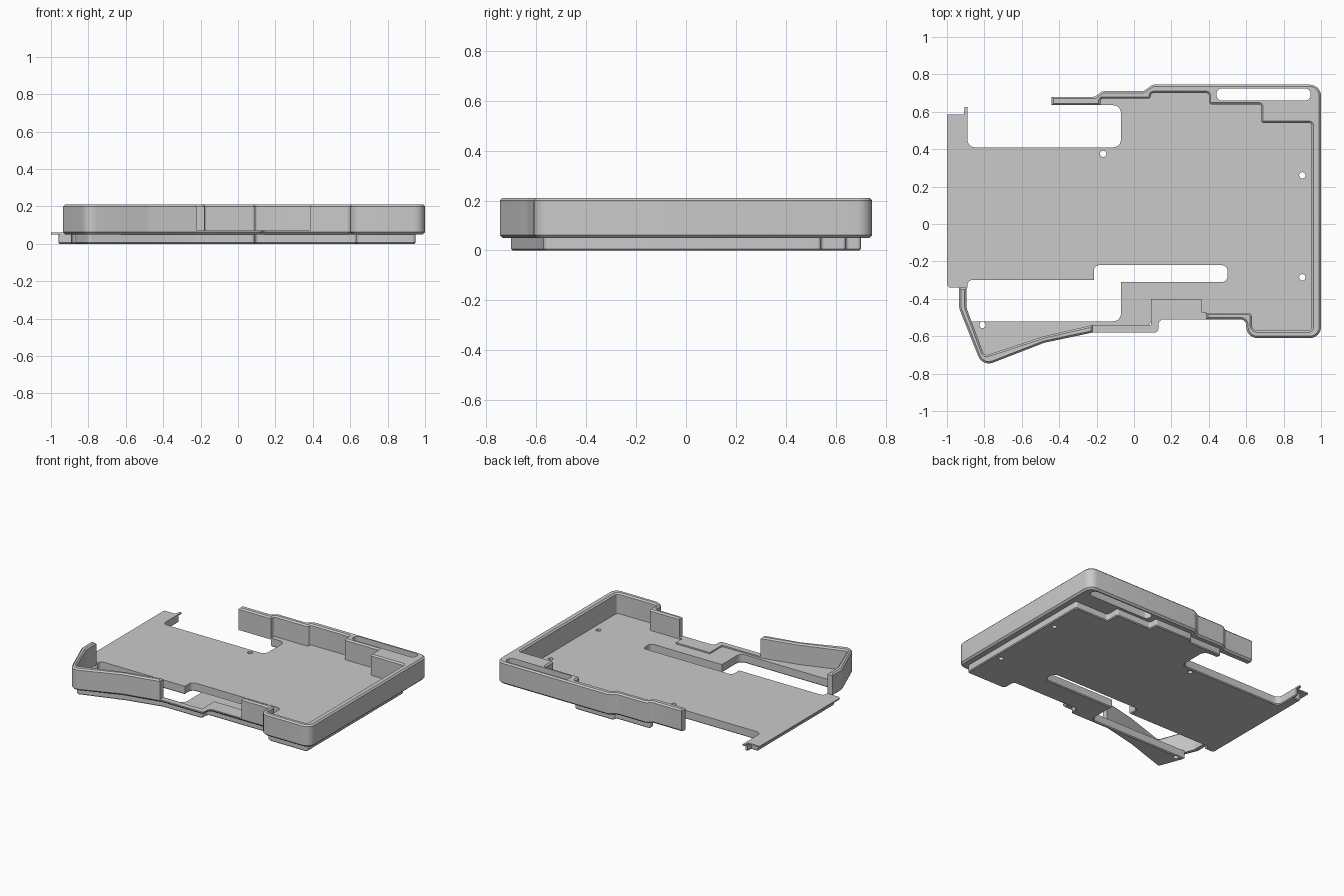
import bpy
import bmesh
from math import tan
from mathutils import Vector

old = bpy.data.objects.get("Cube")
if old:
    bpy.data.objects.remove(old, do_unlink=True)

GREY = bpy.data.materials.new("plain_grey")
GREY.use_nodes = True
colour = (0.59, 0.59, 0.59, 1)
GREY.diffuse_color = colour
GREY.node_tree.nodes["Principled BSDF"].inputs["Base Color"].default_value = colour

TOP, FLOOR, FLANGE, LEDGE = 0.21, 0.06, 0.05, 0.07
SMALL = 0.014


def rounded(points, closed=True, steps=6):
    """Replace each corner that has a radius (third value) by an arc."""
    result = []
    count = len(points)
    for i, point in enumerate(points):
        corner = Vector(point[:2])
        at_end = not closed and i in (0, count - 1)
        if len(point) < 3 or at_end:
            result.append(corner)
            continue
        radius = point[2]
        before = (Vector(points[i - 1][:2]) - corner).normalized()
        after = (Vector(points[(i + 1) % count][:2]) - corner).normalized()
        reach = radius / tan(before.angle(after) / 2)
        middle = (before + after).normalized()
        centre = corner + middle * (reach ** 2 + radius ** 2) ** 0.5
        start = corner + before * reach - centre
        finish = corner + after * reach - centre
        for k in range(steps + 1):
            # blend the two spokes, then bring them back to the radius
            spoke = start.normalized().slerp(finish.normalized(), k / steps)
            result.append(centre + spoke.normalized() * radius)
    return result


def prism(name, outline, low, high, top_chamfer=0, base_chamfer=0, base_count=None):
    """Extrude an outline; base_count limits the base chamfer to the first points."""
    bm = bmesh.new()
    base = [bm.verts.new((p.x, p.y, low)) for p in outline]
    lid = [bm.verts.new((p.x, p.y, high)) for p in outline]
    count = len(outline)
    bm.faces.new(base)
    bm.faces.new(lid)
    for i in range(count):
        j = (i + 1) % count
        bm.faces.new((base[i], base[j], lid[j], lid[i]))
    bmesh.ops.recalc_face_normals(bm, faces=bm.faces)

    def chamfer(ring, width):
        chosen = set(ring)
        edges = [e for e in bm.edges if chosen.issuperset(e.verts)]
        bmesh.ops.bevel(bm, geom=edges, offset=width, segments=1,
                        affect='EDGES', profile=0.5, clamp_overlap=False)

    if top_chamfer:
        chamfer(lid, top_chamfer)
    if base_chamfer:
        chamfer(base[:base_count], base_chamfer)
    mesh = bpy.data.meshes.new(name)
    bm.to_mesh(mesh)
    bm.free()
    mesh.materials.append(GREY)
    obj = bpy.data.objects.new(name, mesh)
    bpy.context.collection.objects.link(obj)
    return obj


def activate(obj):
    bpy.ops.object.select_all(action='DESELECT')
    obj.select_set(True)
    bpy.context.view_layer.objects.active = obj


def cut(obj, cutter):
    activate(obj)
    mod = obj.modifiers.new("opening", 'BOOLEAN')
    mod.operation = 'DIFFERENCE'
    mod.solver = 'EXACT'
    mod.object = cutter
    bpy.ops.object.modifier_apply(modifier=mod.name)


def wall(name, outer, inner, high=TOP, top_chamfer=0.01):
    """Wall standing on the flange, between an outer and an inner line."""
    outside = rounded(outer, closed=False)
    inside = rounded(inner, closed=False)
    return prism(name, outside + inside[::-1], FLANGE, high,
                 top_chamfer, 0.012, len(outside))


def floor_outline(left, back, front, tab):
    """Floor shape with its open bays; the left edge and tab can be set in."""
    bay = 0.04
    return rounded([
        (left, front, 0.02), (left, back), (-0.91, back), (-0.905, tab), (-0.89, tab),
        # rear bay
        (-0.89, 0.41, bay), (-0.07, 0.41, bay), (-0.07, 0.635, bay), (-0.18, 0.635),
        # stepped rear edge
        (-0.18, 0.67, SMALL), (0.09, 0.67, SMALL), (0.09, 0.7, SMALL),
        (0.4, 0.7, SMALL), (0.4, 0.64, SMALL), (0.68, 0.64, SMALL), (0.68, 0.54, SMALL),
        (0.95, 0.54, SMALL), (0.95, -0.57, 0.02), (0.63, -0.57, 0.03),
        (0.63, -0.475, 0.02), (0.09, -0.475, 0.02), (0.09, -0.54, 0.02),
        # slanted front corner
        (-0.22, -0.54), (-0.48, -0.6), (-0.8, -0.705, 0.02), (-0.87, -0.52),
        # front bay and the slot that opens from it
        (-0.07, -0.52, bay), (-0.07, -0.31), (0.5, -0.31, 0.03), (0.5, -0.22, 0.03),
        (-0.215, -0.22, 0.03), (-0.215, -0.3), (-0.89, -0.3, 0.025), (-0.89, front),
    ])


# Floor: a thin plate over a thicker slab that is set in at the left
plate = prism("floor_plate", floor_outline(-1, 0.585, -0.34, 0.625), FLANGE, FLOOR)
slab = prism("base_slab", floor_outline(-0.96, 0.55, -0.335, 0.59), 0, FLANGE,
             base_chamfer=0.006)

# Main wall: back, right-hand end and part of the front
main_wall = wall(
    "main_wall",
    [(-0.44, 0.68), (-0.21, 0.68, 0.03), (-0.17, 0.71, 0.03), (0.05, 0.71, 0.03),
     (0.1, 0.745, 0.03), (1, 0.745, 0.06), (1, -0.61, 0.06),
     (0.6, -0.61, 0.06), (0.6, -0.51, 0.03), (0.385, -0.51)],
    [(-0.44, 0.635), (-0.18, 0.635), (-0.18, 0.67, SMALL), (0.09, 0.67, SMALL),
     (0.09, 0.7, SMALL), (0.4, 0.7, SMALL), (0.4, 0.64, SMALL), (0.68, 0.64, SMALL),
     (0.68, 0.54, SMALL), (0.95, 0.54, SMALL), (0.95, -0.57, 0.02),
     (0.63, -0.57, 0.03), (0.63, -0.475, 0.02), (0.385, -0.475)])

# Angled wall around the front corner
corner_wall = wall(
    "corner_wall",
    [(-0.22, -0.58), (-0.48, -0.635, 0.2), (-0.81, -0.763, 0.06),
     (-0.935, -0.45, 0.06), (-0.935, -0.34)],
    [(-0.22, -0.54), (-0.48, -0.6), (-0.8, -0.705, 0.02),
     (-0.895, -0.45, 0.06), (-0.895, -0.34)])

# Low sill across the front opening, with its raised pad
sill = wall(
    "front_sill",
    [(0.385, -0.51), (0.13, -0.51, 0.03), (0.13, -0.58, 0.02), (-0.22, -0.58)],
    [(0.385, -0.47), (0.36, -0.47), (0.36, -0.4), (0.09, -0.4), (0.09, -0.54),
     (-0.22, -0.54)],
    LEDGE, 0)

# Long rounded slot through the back wall
slot = prism("slot_cutter", rounded([
    (0.44, 0.66, 0.03), (0.945, 0.66, 0.03), (0.945, 0.725, 0.03), (0.44, 0.725, 0.03)]),
    -0.1, 0.4)
cut(main_wall, slot)
bpy.data.objects.remove(slot, do_unlink=True)

# Screw holes
for x, y in [(0.9, 0.26), (0.9, -0.285), (-0.165, 0.375), (-0.81, -0.54)]:
    r = 0.017
    square = [(x - r, y - r), (x + r, y - r), (x + r, y + r), (x - r, y + r)]
    drill = prism("screw_cutter", rounded([(*p, r * 0.98) for p in square]), -0.1, 0.1)
    for part in (plate, slab):
        cut(part, drill)
    bpy.data.objects.remove(drill, do_unlink=True)

for part in (plate, slab, main_wall, corner_wall, sill):
    activate(part)
    bpy.ops.object.shade_smooth_by_angle(angle=0.5)
